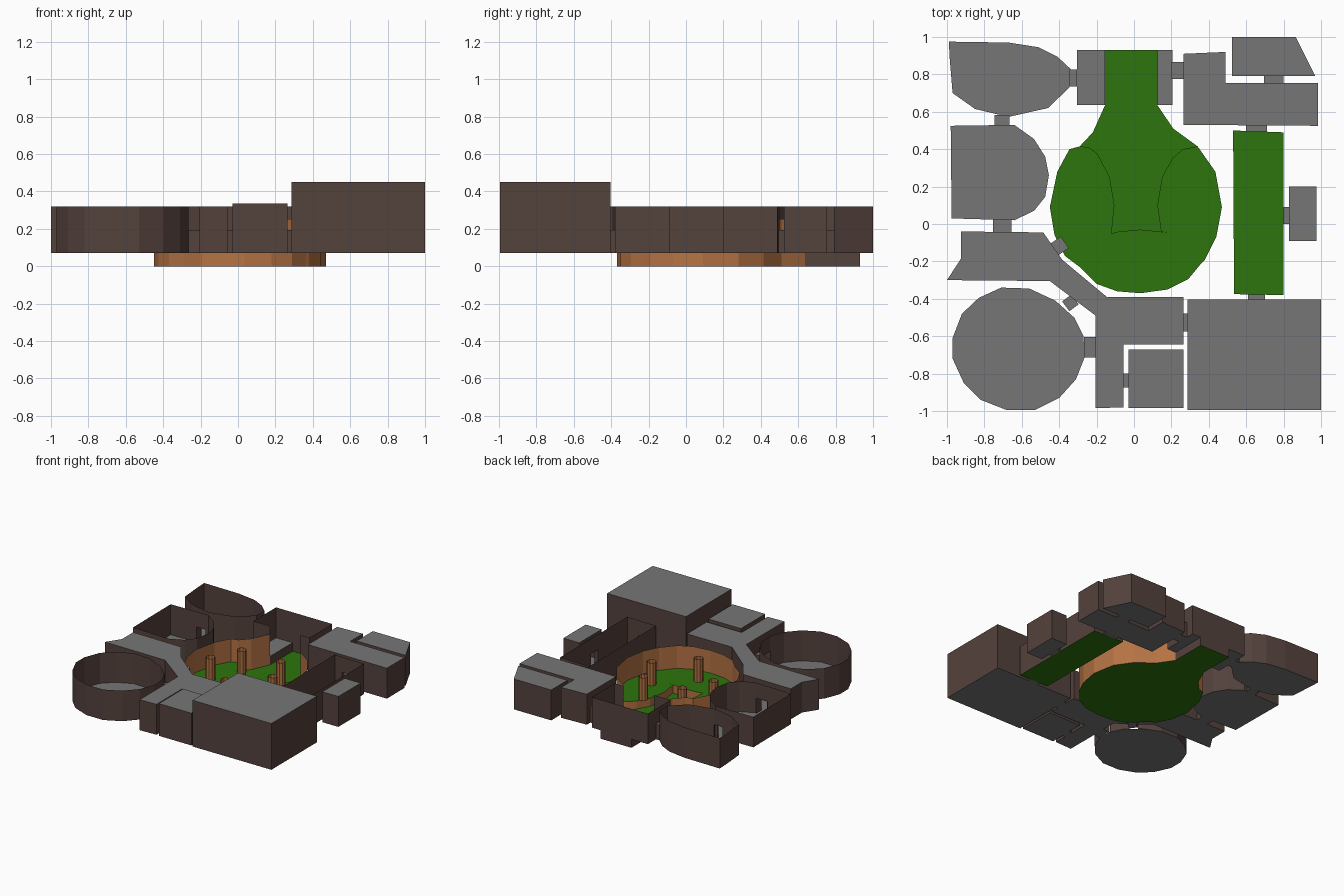
import bpy, bmesh, math
from mathutils import Vector

if "Cube" in bpy.data.objects:
    bpy.data.objects.remove(bpy.data.objects["Cube"])

# ---------- colours ----------
def material(name, rgb):
    m = bpy.data.materials.new(name)
    m.diffuse_color = (*rgb, 1)
    m.use_nodes = True
    m.node_tree.nodes["Principled BSDF"].inputs["Base Color"].default_value = m.diffuse_color
    return m

GREY = material("grey floor", (0.18, 0.18, 0.18))
BROWN = material("brown wall", (0.088, 0.054, 0.046))
GREEN = material("grass green", (0.026, 0.178, 0.004))
ORANGE = material("orange stone", (0.46, 0.17, 0.058))

BASE, TOP, DOOR, TALL, STEP = 0.07, 0.32, 0.195, 0.254, 0.066

# ---------- passages: end centre, end centre, width ----------
PASSAGES = [
    ((-0.345, 0.78), (-0.305, 0.78), 0.09), ((0.20, 0.82), (0.265, 0.82), 0.09),
    ((-0.705, 0.527), (-0.705, 0.583), 0.08), ((-0.705, -0.043), (-0.705, 0.027), 0.10),
    ((-0.425, -0.135), (-0.37, -0.098), 0.075), ((-0.365, -0.44), (-0.315, -0.403), 0.065),
    ((-0.267, -0.66), (-0.205, -0.66), 0.11), ((0.265, -0.527), (0.285, -0.527), 0.095),
    ((-0.055, -0.837), (-0.03, -0.837), 0.075), ((0.655, -0.405), (0.655, -0.377), 0.09),
    ((0.655, 0.495), (0.655, 0.527), 0.11), ((0.80, 0.045), (0.83, 0.045), 0.09),
    ((0.748, 0.755), (0.748, 0.79), 0.105),
]

# ---------- helpers ----------
def make_object(name, bm, mats):
    mesh = bpy.data.meshes.new(name)
    bm.to_mesh(mesh)
    bm.free()
    for m in mats:
        mesh.materials.append(m)
    ob = bpy.data.objects.new(name, mesh)
    bpy.context.collection.objects.link(ob)
    return ob

def flat(bm, pts, z, mat):
    f = bm.faces.new([bm.verts.new((x, y, z)) for x, y in pts])
    f.material_index = mat
    f.normal_update()
    if f.normal.z < 0:
        f.normal_flip()

def panel(bm, p, q, z0, z1, mat):
    vs = [(p[0], p[1], z0), (q[0], q[1], z0), (q[0], q[1], z1), (p[0], p[1], z1)]
    bm.faces.new([bm.verts.new(v) for v in vs]).material_index = mat

def wall(bm, p, q, z0, z1, mat):
    """Wall panel from p to q with a doorway wherever a passage meets it."""
    p, q = Vector(p), Vector(q)
    length = (q - p).length
    d = (q - p) / length
    gaps = []
    for a, b, w in PASSAGES:
        a, b = Vector(a), Vector(b)
        if abs((b - a).normalized().dot(d)) > 0.5:
            continue
        for e in (a, b):
            t = (e - p).dot(d)
            if 0 < t < length and (e - p - d * t).length < 0.04:
                gaps.append((max(t - w / 2, 0), min(t + w / 2, length)))
                break
    at = 0
    for s, e in sorted(gaps):
        if s > at:
            panel(bm, p + d * at, p + d * s, z0, z1, mat)
        panel(bm, p + d * s, p + d * e, DOOR, z1, mat)
        if z0 < BASE:
            panel(bm, p + d * s, p + d * e, z0, BASE, mat)
        at = e
    if length > at:
        panel(bm, p + d * at, q, z0, z1, mat)

def room(name, pts, top=TOP, roof=False, floor=GREY):
    area = sum(a[0] * b[1] - b[0] * a[1] for a, b in zip(pts, pts[1:] + pts[:1]))
    if area < 0:
        pts = pts[::-1]
    bm = bmesh.new()
    flat(bm, pts, BASE, 0)
    if roof:
        flat(bm, pts, top, 0)
    for p, q in zip(pts, pts[1:] + pts[:1]):
        wall(bm, p, q, BASE, top, 1)
    make_object(name, bm, [floor, BROWN])

def rect(x0, x1, y0, y1):
    return [(x0, y0), (x1, y0), (x1, y1), (x0, y1)]

# ---------- open rooms ----------
room("round_room", [(-.71, -.34), (-.56, -.345), (-.42, -.41), (-.32, -.50), (-.27, -.60),
     (-.265, -.715), (-.31, -.83), (-.40, -.93), (-.53, -.995), (-.68, -.995), (-.82, -.94),
     (-.91, -.85), (-.97, -.72), (-.97, -.61), (-.92, -.48), (-.83, -.395)])
room("west_room", [(-.98, .525), (-.64, .53), (-.535, .455), (-.475, .36), (-.455, .26),
     (-.475, .145), (-.535, .07), (-.64, .02), (-.975, .03)])
room("north_west_room", [(-.99, .975), (-.67, .97), (-.51, .945), (-.41, .895), (-.34, .83),
     (-.345, .73), (-.46, .62), (-.66, .575), (-.69, .577), (-.85, .615), (-.97, .70), (-.985, .88)])
room("grass_corridor", [(.53, .50), (.80, .49), (.80, -.38), (.535, -.375)], floor=GREEN)

# ---------- roofed rooms ----------
room("north_east_room", [(.265, .91), (.49, .92), (.49, .755), (.985, .755), (.985, .525),
     (.265, .53)], roof=True)
room("corner_room", [(.525, 1), (.865, 1), (.97, .79), (.525, .79)], roof=True)
room("east_closet", rect(.83, .975, -.09, .20), roof=True)
room("great_hall", rect(.285, 1, -.995, -.405), top=0.45, roof=True)
room("south_closet", rect(-.03, .265, -.985, -.67), top=0.335, roof=True)
room("branching_hallway", [(-.925, -.04), (-.485, -.045), (-.385, -.19), (-.145, -.39),
     (.265, -.39), (.265, -.645), (-.055, -.645), (-.055, -.98), (-.205, -.985),
     (-.205, -.49), (-.45, -.305), (-1, -.30), (-.925, -.185)], roof=True)

# ---------- passages between rooms ----------
for i, (a, b, w) in enumerate(PASSAGES):
    a, b = Vector(a), Vector(b)
    d = (b - a).normalized()
    n = Vector((-d.y, d.x)) * w / 2
    bm = bmesh.new()
    ring = [a - n, b - n, b + n, a + n]
    flat(bm, ring, BASE, 0)
    flat(bm, ring, DOOR, 0)
    panel(bm, a - n, b - n, BASE, DOOR, 1)
    panel(bm, b + n, a + n, BASE, DOOR, 1)
    make_object(f"passage_{i + 1}", bm, [GREY, BROWN])

# ---------- north gate room: two ledges either side of the sunken path ----------
bm = bmesh.new()
L, R, S, N = -.155, .125, .635, .93
flat(bm, rect(-.305, L, S, N), BASE, 0)
flat(bm, rect(R, .205, S, N), BASE, 0)
for p, q in [((-.305, S), (L, S)), ((R, S), (.205, S)), ((.205, S), (.205, N)),
             ((.205, N), (-.305, N)), ((-.305, N), (-.305, S))]:
    wall(bm, p, q, BASE, TOP, 1)
for p, q in [((L, N), (L, S)), ((R, S), (R, N)), ((R, N), (L, N))]:
    panel(bm, p, q, 0, BASE, 1)
make_object("gate_room", bm, [GREY, BROWN])

# ---------- sunken garden: ground and ring wall ----------
west = [(-.29, .415), (-.345, .40), (-.41, .28), (-.45, .09), (-.425, -.06), (-.37, -.17), (-.29, -.23)]
south = [(-.20, -.32), (-.09, -.36), (.035, -.37), (.18, -.35), (.29, -.295)]
east = [(.36, -.21), (.38, -.19), (.44, -.07), (.47, .09), (.435, .28), (.34, .415)]
ring = [(L, S), (-.22, .49)] + west + south + east + [(.21, .51), (R, S)]
bm = bmesh.new()
flat(bm, ring + [(R, N), (L, N)], 0, 0)
for p, q in zip(ring, ring[1:]):
    wall(bm, p, q, 0, TALL, 1)
make_object("garden", bm, [GREEN, ORANGE])

# ---------- raised lawns ----------
def lawn(name, outer, inner, skirt):
    bm = bmesh.new()
    flat(bm, outer + inner, STEP, 0)
    for p, q in zip(skirt, skirt[1:]):
        panel(bm, p, q, 0, STEP, 1)
    make_object(name, bm, [GREEN, ORANGE])

arc = [(.36, -.21), (.345, -.14), (.29, -.085), (.18, -.045), (.035, -.03),
       (-.08, -.04), (-.12, -.05), (-.20, -.075), (-.275, -.14), (-.29, -.23)]
lawn("south_lawn", [west[-1]] + south, arc[:-1], arc)
west_arc = [(-.12, -.05), (-.105, .10), (-.13, .25), (-.195, .375), (-.24, .41), west[0]]
lawn("west_lawn", west, arc[-2:-4:-1] + west_arc[:-1], west_arc)
east_arc = [(.34, .415), (.26, .40), (.205, .35), (.15, .25), (.125, .10), (.145, -.04)]
lawn("east_lawn", east, east_arc[1:] + [(.18, -.045), (.29, -.085), (.345, -.14), (.36, -.21)][:3],
     east_arc)

# ---------- garden pillars (open tubes) ----------
for i, (x, y) in enumerate([(-.17, .29), (-.285, .05), (.185, .29), (.285, .04), (.033, -.21)]):
    bm = bmesh.new()
    c = [(x + .036 * math.cos(k * math.tau / 10), y + .036 * math.sin(k * math.tau / 10))
         for k in range(10)]
    for p, q in zip(c, c[1:] + c[:1]):
        panel(bm, p, q, STEP, TALL, 0)
    make_object(f"pillar_{i + 1}", bm, [ORANGE])
